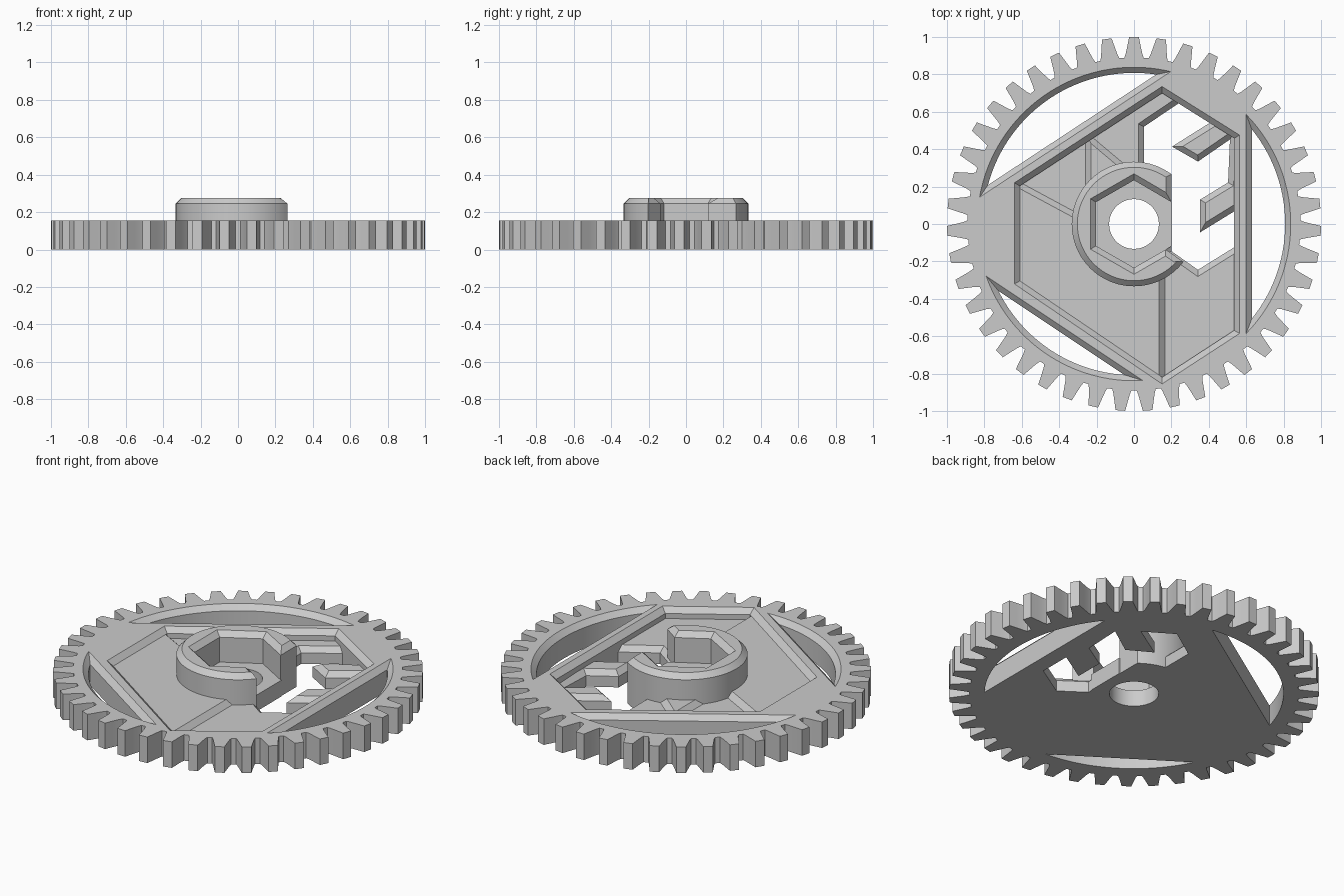
import bpy, bmesh, math
from mathutils import Vector

if "Cube" in bpy.data.objects:
    bpy.data.objects.remove(bpy.data.objects["Cube"], do_unlink=True)

RIM, STEP, FLOOR, HUB, BEVEL = 0.155, 0.125, 0.095, 0.275, 0.03

grey = bpy.data.materials.new("plain grey")
grey.use_nodes = True
grey.diffuse_color = (0.6, 0.6, 0.6, 1)
grey.node_tree.nodes["Principled BSDF"].inputs["Base Color"].default_value = grey.diffuse_color


def ccw(points):
    pts = [Vector(p) for p in points]
    area = sum(a.x * b.y - a.y * b.x for a, b in zip(pts, pts[1:] + pts[:1]))
    return pts if area > 0 else pts[::-1]


def inset(points, d):
    """Move every edge of an outline inward by d (outward if negative)."""
    pts, out = ccw(points), []
    for i, p in enumerate(pts):
        e1 = (p - pts[i - 1]).normalized()
        e2 = (pts[(i + 1) % len(pts)] - p).normalized()
        n1, n2 = Vector((-e1.y, e1.x)), Vector((-e2.y, e2.x))
        out.append(p + (n1 + n2) * d / (1 + n1.dot(n2)))
    return out


def loft(name, layers):
    """Solid through matching outlines, given as (outline, height)."""
    bm = bmesh.new()
    rings = [[bm.verts.new((p.x, p.y, z)) for p in ccw(o)] for o, z in layers]
    n = len(rings[0])
    for low, high in zip(rings, rings[1:]):
        for i in range(n):
            j = (i + 1) % n
            bm.faces.new((low[i], low[j], high[j], high[i]))
    bm.faces.new(rings[0][::-1])
    bm.faces.new(rings[-1])
    bmesh.ops.recalc_face_normals(bm, faces=bm.faces)
    mesh = bpy.data.meshes.new(name)
    bm.to_mesh(mesh)
    bm.free()
    mesh.materials.append(grey)
    obj = bpy.data.objects.new(name, mesh)
    bpy.context.collection.objects.link(obj)
    return obj


def bevelled(name, outline, bottom, top):
    return loft(name, [(outline, bottom), (outline, top - BEVEL), (inset(outline, BEVEL), top)])


def cutter(name, small, wide, top):
    """Through cutter that flares at the top surface to leave a bevelled edge."""
    return loft(name, [(small, -0.1), (small, top - BEVEL), (wide, top), (wide, top + 0.1)])


def cut(obj, tools):
    for tool in tools:
        mod = obj.modifiers.new(tool.name, 'BOOLEAN')
        mod.operation, mod.solver, mod.object = 'DIFFERENCE', 'EXACT', tool
        tool.hide_render = True
        tool.hide_set(True)


def arc(r, start, end, steps):
    return [(r * math.cos(math.radians(start + (end - start) * i / steps)),
             r * math.sin(math.radians(start + (end - start) * i / steps)))
            for i in range(steps + 1)]


def segment(r, chord, facing):
    """Circle segment beyond a chord at the given distance from the centre."""
    half = math.degrees(math.acos(chord / r))
    return arc(r, facing - half, facing + half, 48)


# Toothed rim outline
TEETH = 43
flank = [(0.89, -0.058), (0.91, -0.049), (0.95, -0.038), (1.0, -0.026)]
tooth = flank + [(r, -a) for r, a in reversed(flank)]
gear = []
for k in range(TEETH):
    mid = math.pi / 2 + math.tau * k / TEETH
    gear += [(r * math.cos(mid + a), r * math.sin(mid + a)) for r, a in tooth]
rim = loft("toothed_rim", [(gear, 0), (gear, RIM)])

# Three windows shaped as circle segments
windows = [cutter("window_cutter", segment(0.838 - BEVEL, chord + BEVEL, facing),
                  segment(0.838, chord, facing), RIM)
           for chord, facing in ((0.6, 0), (0.573, 123.3), (0.67, 236.3))]

# Six-sided pocket and the thinner floor inside it
pocket = [(0.15, 0.735), (0.565, 0.475), (0.565, -0.585),
          (0.15, -0.855), (-0.64, -0.32), (-0.64, 0.22)]
pocket_floor = inset(pocket, BEVEL)
cut(rim, windows + [cutter("pocket_cutter", pocket_floor, pocket, RIM)])
floor = loft("pocket_floor", [(pocket_floor, 0), (pocket_floor, FLOOR)])

# Opening in the floor with two tabs reaching into it
opening = [(0.053, 0.52), (0.246, 0.65), (0.417, 0.548), (0.203, 0.414),
           (0.342, 0.334), (0.513, 0.452), (0.503, 0.222), (0.353, 0.13),
           (0.353, -0.045), (0.535, 0.067), (0.535, -0.125), (0.342, -0.245),
           (0.2, -0.145), (0.2, 0.22), (0.12, 0.28), (0.053, 0.3)]
bore = loft("bore_cutter", [(arc(0.133, 0, 352.5, 47), -0.1), (arc(0.133, 0, 352.5, 47), 0.4)])
cut(floor, [cutter("opening_cutter", opening, inset(opening, -BEVEL), FLOOR), bore])

# Raised parts of the floor
raised_floor = bevelled("raised_floor", [
    (0.165, -0.87), (0.165, -0.26), (-0.13, -0.27), (-0.26, -0.15),
    (-0.27, 0.04), (-0.66, 0.25), (-0.66, -0.33), (0.13, -0.87)], 0.05, STEP)
gusset = bevelled("floor_gusset", [(-0.26, 0.495), (-0.26, 0.18), (-0.04, 0.31)], 0.05, STEP)

# Open hub with a six-sided socket
hub = bevelled("hub", arc(0.333, -37.4, -306.9, 72) + [
    (0.2, 0.117), (0, 0.234), (-0.203, 0.117), (-0.203, -0.117),
    (0, -0.234), (0.17, -0.136)], 0, HUB)
socket = arc(0.235, 30, 330, 5)
hub_floor = loft("hub_floor", [(socket, 0), (socket, FLOOR + 0.002)])
cut(hub_floor, [bore])

# Smooth the round walls, keep the other edges sharp
bpy.ops.object.select_all(action='DESELECT')
for obj in (rim, floor, raised_floor, gusset, hub, hub_floor):
    bpy.context.view_layer.objects.active = obj
    obj.select_set(True)
    for mod in list(obj.modifiers):
        bpy.ops.object.modifier_apply(modifier=mod.name)
bpy.ops.object.shade_smooth_by_angle(angle=math.radians(12))
